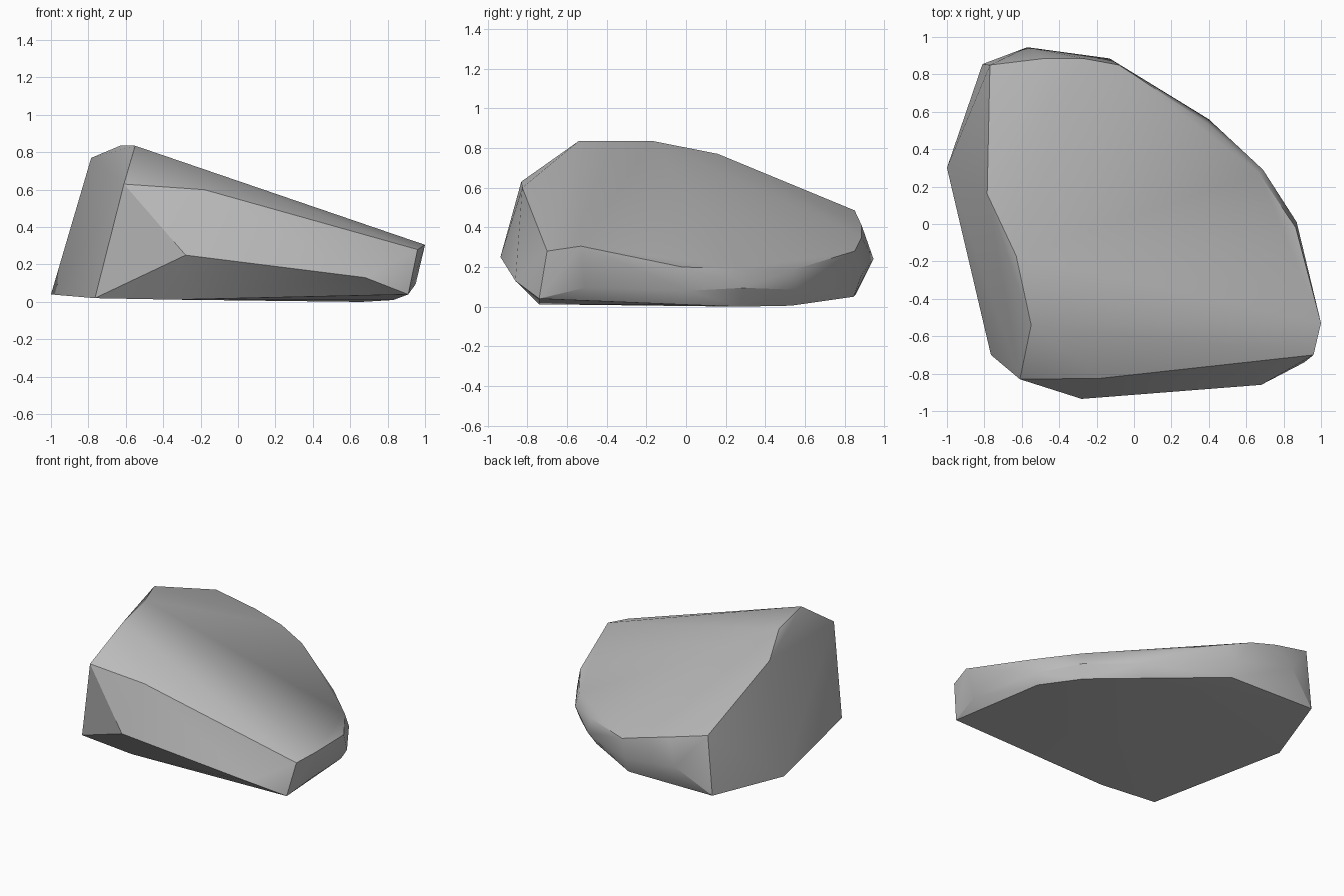
import bpy
import bmesh
from math import radians

# Remove the default cube only
default_cube = bpy.data.objects.get("Cube")
if default_cube:
    bpy.data.objects.remove(default_cube, do_unlink=True)


def make_material(name, colour):
    material = bpy.data.materials.new(name)
    material.use_nodes = True
    material.diffuse_color = colour
    shader = material.node_tree.nodes["Principled BSDF"]
    shader.inputs["Base Color"].default_value = colour
    return material


def hull_object(name, corner_groups, material, sharp_angle):
    """Wrap groups of corner points in one tight faceted skin."""
    bm = bmesh.new()
    for group in corner_groups:
        for corner in group:
            bm.verts.new(corner)
    bmesh.ops.convex_hull(bm, input=list(bm.verts))
    loose = [vert for vert in bm.verts if not vert.link_faces]
    bmesh.ops.delete(bm, geom=loose, context="VERTS")
    bmesh.ops.recalc_face_normals(bm, faces=list(bm.faces))
    for face in bm.faces:
        face.smooth = True
    mesh = bpy.data.meshes.new(name)
    bm.to_mesh(mesh)
    bm.free()
    mesh.materials.append(material)
    mesh.set_sharp_from_angle(angle=sharp_angle)
    stone = bpy.data.objects.new(name, mesh)
    bpy.context.collection.objects.link(stone)
    return stone


# High ridge along the tall side
ridge = [(-.61, -.83, .63), (-.55, -.54, .835), (-.63, -.17, .835),
         (-.785, .16, .77), (-.77, .85, .485)]

# Edge where the sloping top meets the thin sides
top_rim = [(-.18, -.825, .6), (.96, -.7, .28), (1, -.53, .305),
           (.865, -.02, .2), (.67, .27, .19), (.39, .54, .185),
           (-.08, .85, .28), (-.27, .885, .35), (-.48, .885, .41)]

# Widest line around the front, thin side and back
waist = [(-.28, -.935, .25), (.68, -.86, .13), (.95, -.51, .095),
         (.87, .01, .08), (.69, .29, .095), (.4, .56, .085),
         (-.13, .885, .16), (-.57, .945, .24)]

# Flat underside
base = [(-1, .3, .04), (-.765, -.7, .02), (-.34, -.74, .012),
        (.91, -.74, .04), (.83, 0, .01), (.66, .27, 0),
        (.35, .53, .005), (-.13, .845, .05), (-.81, .855, .06)]

stone_grey = make_material("stone_grey", (.5, .5, .5, 1))
hull_object("rock", [ridge, top_rim, waist, base], stone_grey, radians(30))
